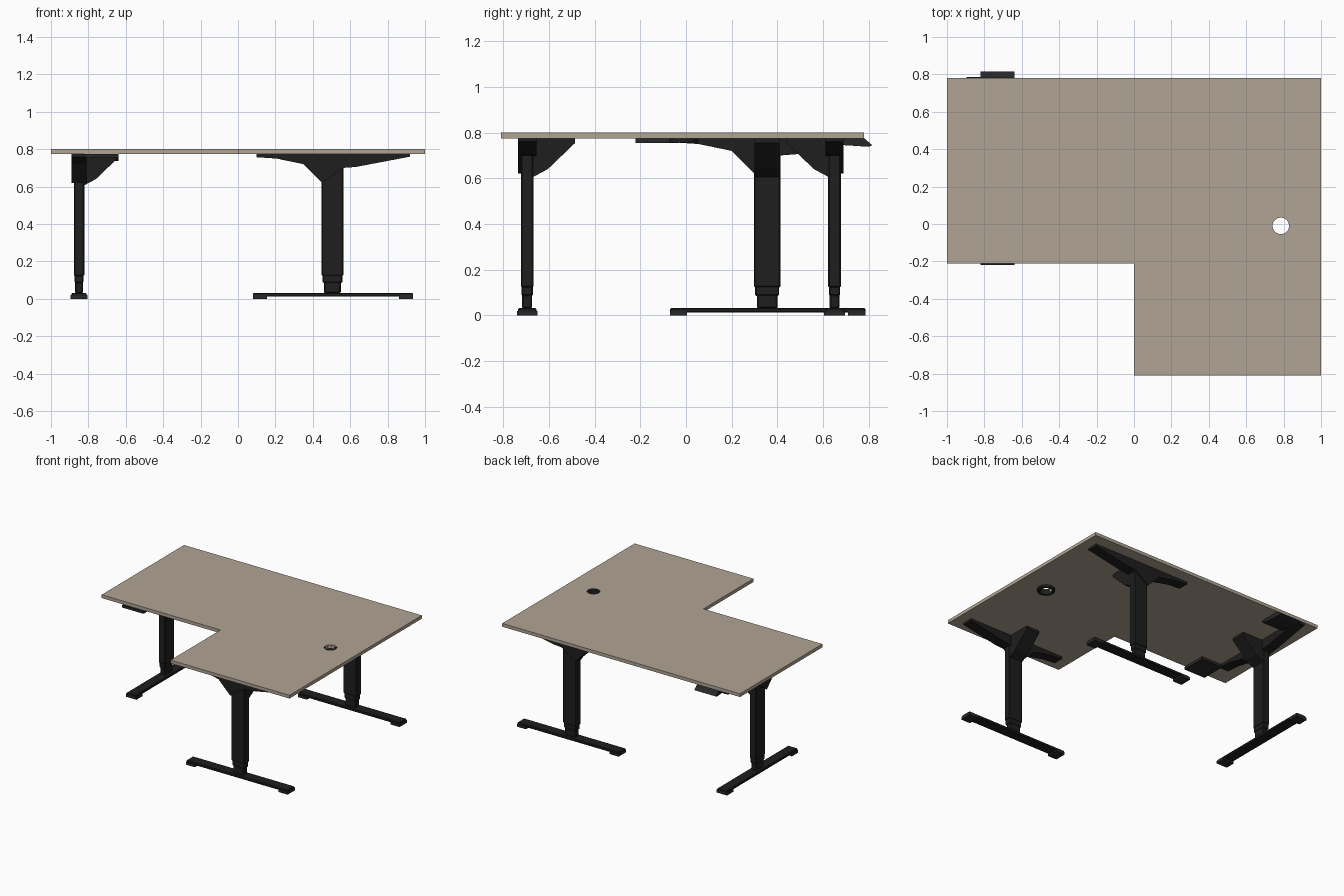
import bpy, bmesh
from math import pi
from mathutils import Matrix, Vector

cube = bpy.data.objects.get("Cube")
if cube:
    bpy.data.objects.remove(cube, do_unlink=True)


def material(name, rgb):
    m = bpy.data.materials.new(name)
    m.use_nodes = True
    m.diffuse_color = (*rgb, 1)
    m.node_tree.nodes["Principled BSDF"].inputs["Base Color"].default_value = (*rgb, 1)
    return m


WOOD = material("taupe wood", (0.434, 0.371, 0.296))
BLACK = material("black metal", (0.013, 0.013, 0.013))
GREY = material("charcoal plastic", (0.02, 0.02, 0.021))


def finish(name, bm, mat, matrix=Matrix()):
    bm.transform(matrix)
    bmesh.ops.recalc_face_normals(bm, faces=bm.faces)
    mesh = bpy.data.meshes.new(name)
    bm.to_mesh(mesh)
    bm.free()
    mesh.materials.append(mat)
    obj = bpy.data.objects.new(name, mesh)
    bpy.context.collection.objects.link(obj)
    return obj


def prism(name, outline, axis, low, high, mat, matrix=Matrix()):
    """Extrude an outline in the other two axes along the given axis."""
    bm = bmesh.new()
    verts = []
    for p in outline:
        co = list(p)
        co.insert(axis, low)
        verts.append(bm.verts.new(co))
    face = bm.faces.new(verts)
    step = Vector((0, 0, 0))
    step[axis] = high - low
    new = bmesh.ops.extrude_face_region(bm, geom=[face])["geom"]
    bmesh.ops.translate(bm, vec=step, verts=[v for v in new if isinstance(v, bmesh.types.BMVert)])
    return finish(name, bm, mat, matrix)


def box(name, xs, ys, zs, mat=BLACK, matrix=Matrix(), bevel=0):
    outline = [(xs[0], ys[0]), (xs[1], ys[0]), (xs[1], ys[1]), (xs[0], ys[1])]
    obj = prism(name, outline, 2, zs[0], zs[1], mat, matrix)
    if bevel:
        mod = obj.modifiers.new("bevel", "BEVEL")
        mod.width = bevel
        mod.segments = 1
    return obj


# L-shaped top with a cable hole
top = prism("desk_top", [(-1, 0.78), (-1, -0.21), (0, -0.21), (0, -0.81), (1, -0.81), (1, 0.78)],
            2, 0.775, 0.80, WOOD)
HOLE = Matrix.Translation((0.785, -0.01, 0.785))
bm = bmesh.new()
bmesh.ops.create_cone(bm, cap_ends=True, segments=32, radius1=0.044, radius2=0.044, depth=0.2)
cutter = finish("hole_cutter", bm, WOOD, HOLE)
mod = top.modifiers.new("hole", "BOOLEAN")
mod.operation = "DIFFERENCE"
mod.solver = "EXACT"
mod.object = cutter
bpy.context.view_layer.objects.active = top
bpy.ops.object.modifier_apply(modifier=mod.name)
bpy.data.objects.remove(cutter, do_unlink=True)

# Cable grommet: sleeve in the hole with a collar underneath
profile = [(0.044, 0.757), (0.062, 0.757), (0.062, 0.774), (0.046, 0.774), (0.046, 0.798), (0.044, 0.798)]
bm = bmesh.new()
ring = [bm.verts.new((r, 0, z)) for r, z in profile]
edges = [bm.edges.new((ring[i - 1], ring[i])) for i in range(len(ring))]
bmesh.ops.spin(bm, geom=ring + edges, cent=(0, 0, 0), axis=(0, 0, 1), angle=2 * pi, steps=32)
bmesh.ops.remove_doubles(bm, verts=bm.verts, dist=0.0001)
grommet = finish("cable_grommet", bm, BLACK, Matrix.Translation((0.785, -0.01, 0)))
for p in grommet.data.polygons:
    p.use_smooth = abs(p.normal.z) < 0.5


def leg(name, x, y, turn, side):
    """Lifting leg running along local x; its brace points to local y * side."""
    m = Matrix.Translation((x, y, 0)) @ Matrix.Rotation(turn, 4, "Z") @ Matrix.Diagonal((1, side, 1, 1))
    # Foot bar and pads
    box(name + "_foot", (-0.425, 0.43), (-0.04, 0.04), (0.012, 0.032), BLACK, m, 0.004)
    for label, a, b in (("inner", -0.425, -0.35), ("outer", 0.355, 0.43)):
        box(f"{name}_{label}_pad", (a, b), (-0.045, 0.045), (0, 0.02), GREY, m)
    # Telescopic column
    for label, w, t, low, high in (("inner", 0.045, 0.022, 0.03, 0.1),
                                   ("middle", 0.053, 0.025, 0.085, 0.13),
                                   ("outer", 0.058, 0.028, 0.122, 0.77)):
        box(f"{name}_{label}_tube", (-w, w), (-t, t), (low, high), BLACK, m, 0.006)
    # Tapered arm under the top
    prism(name + "_arm", [(-0.405, 0.775), (-0.405, 0.757), (-0.3, 0.75), (-0.155, 0.72), (-0.055, 0.62),
                          (0.058, 0.70), (0.125, 0.705), (0.415, 0.76), (0.415, 0.775)],
          1, -0.04, 0.04, BLACK, m)
    # Sideways brace
    prism(name + "_brace", [(0.025, 0.775), (0.025, 0.605), (0.09, 0.64), (0.21, 0.755), (0.21, 0.775)],
          0, -0.055, 0.055, BLACK, m)


leg("front_leg", 0.505, -0.695, 0, 1)
leg("back_leg", 0.505, 0.65, 0, -1)
leg("right_leg", -0.85, 0.355, pi / 2, -1)

# Control units under the right wing
prism("back_control_box", [(0.62, 0.775), (0.62, 0.757), (0.69, 0.745), (0.80, 0.738), (0.815, 0.745),
                           (0.78, 0.775)], 0, -0.82, -0.64, GREY)
box("front_control_box", (-0.82, -0.64), (-0.22, -0.03), (0.755, 0.775), GREY)
